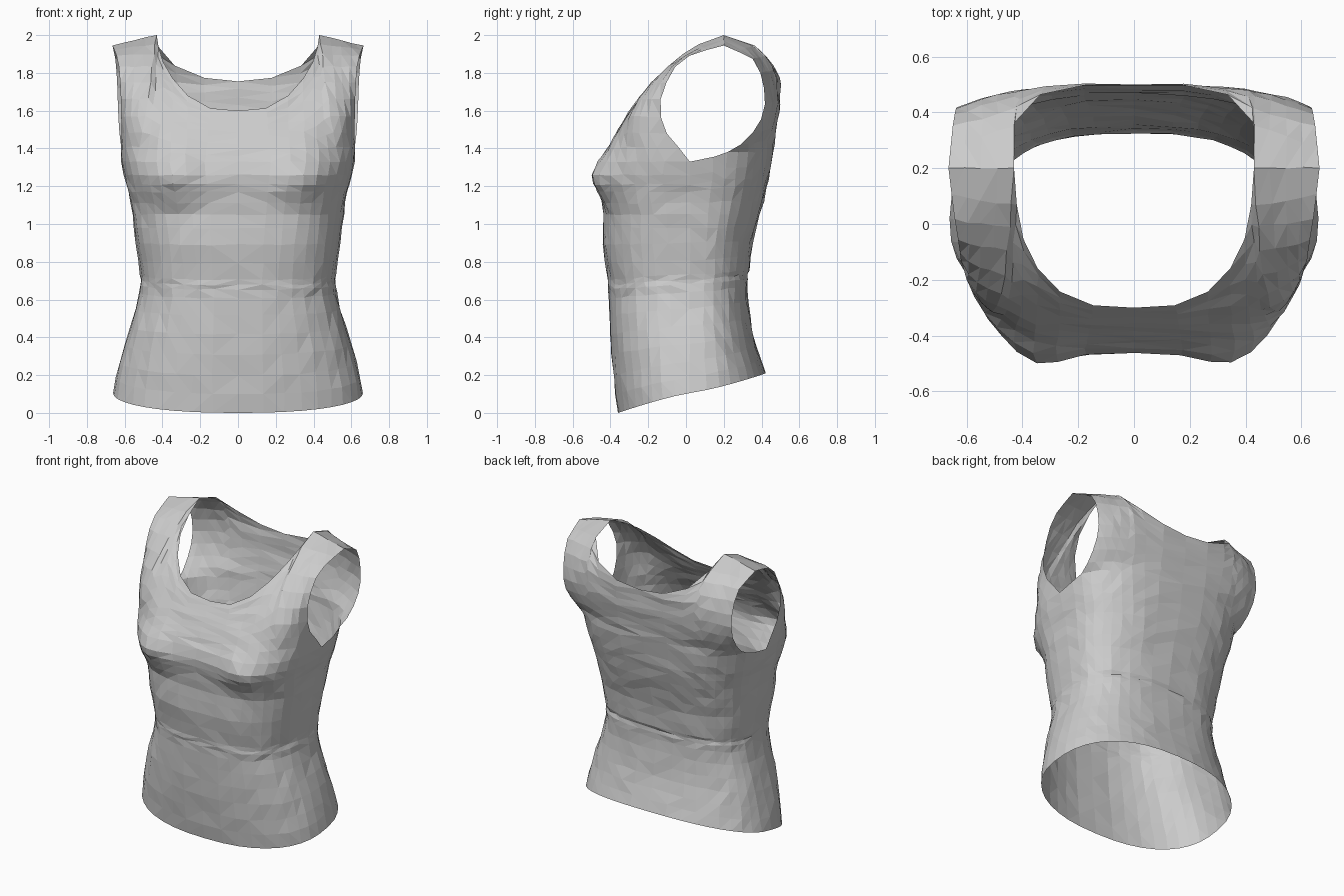
import bpy, bmesh, math, random
from mathutils import Vector

if "Cube" in bpy.data.objects:
    bpy.data.objects.remove(bpy.data.objects["Cube"])

random.seed(4)
N = 20            # segments round half of the body (front centre to back centre)
FRONT, BACK = 10, 12   # ring indices where the armhole starts
SIDE_Y = 0.02

# Body profile: height, half width, front y, back y, corner exponent
PROFILE = [
    (0.00, 0.67, -0.36, 0.47, 0.86), (0.12, 0.66, -0.375, 0.455, 0.85),
    (0.30, 0.62, -0.395, 0.39, 0.83), (0.45, 0.575, -0.405, 0.345, 0.80),
    (0.60, 0.525, -0.408, 0.328, 0.78), (0.72, 0.515, -0.415, 0.328, 0.74),
    (0.90, 0.54, -0.445, 0.35, 0.73), (1.05, 0.56, -0.435, 0.39, 0.72),
    (1.15, 0.575, -0.45, 0.42, 0.70), (1.25, 0.60, -0.462, 0.44, 0.68),
    (1.40, 0.635, -0.425, 0.465, 0.68),
]
ROWS = [0, 0.1, 0.2, 0.31, 0.42, 0.53, 0.63, 0.68, 0.705, 0.73, 0.81, 0.90,
        0.98, 1.05, 1.11, 1.17, 1.21, 1.26, 1.33]


def lookup(table, z):
    """Linear interpolation in rows of (z, values...)."""
    if z <= table[0][0]:
        return table[0][1:]
    for a, b in zip(table, table[1:]):
        if z <= b[0]:
            t = (z - a[0]) / max(b[0] - a[0], 1e-6)
            return [p + (q - p) * t for p, q in zip(a, b)][1:]
    return table[-1][1:]


def body_point(row, i):
    a = math.pi * i / N
    back = (1 - math.cos(a)) / 2
    # slanted hem, slightly slanted waist seam, raised back of the underarm line
    z = row + 0.21 * back * max(0, 1 - row / 0.68)
    z += 0.06 * (back - 0.5) * max(0, 1 - abs(row - 0.70) / 0.3)
    z += 0.05 * min(1, max(0, (i - 10) / 2)) * max(0, (row - 1.05) / 0.28)
    w, yf, yb, e = lookup(PROFILE, z)
    if row == 0.705:                       # waist seam tuck
        w, yb = w - 0.003, yb - 0.006
    s, c = abs(math.sin(a)), abs(math.cos(a))
    x = w * s ** e if 0 < i < N else 0
    if i == N // 2:
        c = 0
    y = SIDE_Y + ((yf if i < N / 2 else yb) - SIDE_Y) * c ** e
    if i < N / 2:                          # bust fullness
        y -= 0.075 * math.exp(-((x - 0.36) / 0.15) ** 2 - ((z - 1.25) / 0.13) ** 2)
    return Vector((x, y, z))


def resample(points, n):
    pts = [Vector(p) for p in points]
    lens = [(b - a).length for a, b in zip(pts, pts[1:])]
    out = [pts[0]]
    for k in range(1, n):
        d, j = sum(lens) * k / n, 0
        while d > lens[j]:
            d -= lens[j]
            j += 1
        out.append(pts[j].lerp(pts[j + 1], d / lens[j]))
    return out + [pts[-1]]


def slope_z(p):
    """Height corrected for the shoulder falling towards the arm."""
    return p.z + 0.055 * max(0, (p.x - 0.43) / 0.235)


def yoke(bottom, top, centre, arm, depth_table, rows):
    """Panel from underarm line to neck and shoulder: x, z are spread between
    the four edges, depth blends the centre profile into the armhole edge."""
    arm_table = [(slope_z(Vector(p)), p[1]) for p in arm]
    left, right = resample(centre, rows), resample(arm, rows)
    n = len(bottom) - 1

    def depth(p):
        r = min(1, p.x / 0.62) ** 2.6
        h = slope_z(p)
        return lookup(depth_table, h)[0] * (1 - r) + lookup(arm_table, h)[0] * r

    grid = []
    for j in range(rows + 1):
        v, line = j / rows, []
        for i in range(n + 1):
            u = i / n
            p = left[j].lerp(right[j], u) + bottom[i].lerp(top[i], v)
            p -= bottom[0].lerp(bottom[n], u).lerp(top[0].lerp(top[n], u), v)
            if i == n:
                p = right[j].copy()
            else:
                p.y = (depth(p) + (1 - v) ** 2 * (bottom[i].y - depth(bottom[i]))
                       + v ** 2 * (top[i].y - depth(top[i])))
            line.append(p)
        grid.append(line)
    return grid


# Lower body rings
body = [[body_point(r, i) for i in range(N + 1)] for r in ROWS]
rim = body[-1]

# Shoulder seam, necklines and armhole edges (right half)
NECK, TIP = (0.43, 0.2, 2.0), (0.665, 0.2, 1.945)
shoulder = resample([NECK, TIP], 4)
front_neck = resample([(0, -0.30, 1.60), (0.17, -0.29, 1.615), (0.28, -0.235, 1.69),
                       (0.37, -0.13, 1.80), (0.415, 0.0, 1.90), NECK], 6)
back_neck = resample([(0, 0.5, 1.755), (0.15, 0.5, 1.765), (0.28, 0.49, 1.80),
                      (0.38, 0.455, 1.86), (0.44, 0.35, 1.965), NECK], 5)
front_arm = [rim[FRONT], (0.62, -0.05, 1.42), (0.615, -0.12, 1.5), (0.62, -0.14, 1.6),
             (0.62, -0.13, 1.7), (0.63, -0.06, 1.83), (0.645, 0.03, 1.9), TIP]
back_arm = [rim[BACK], (0.62, 0.29, 1.42), (0.63, 0.37, 1.5), (0.635, 0.42, 1.6),
            (0.64, 0.41, 1.77), (0.65, 0.35, 1.88), TIP]

# Front and back yokes
front = yoke(rim[:FRONT + 1], front_neck + shoulder[1:],
             [rim[0], (0, -0.39, 1.45), (0, -0.30, 1.60)], front_arm,
             [(1.33, -0.445), (1.45, -0.39), (1.6, -0.30), (1.7, -0.225),
              (1.8, -0.12), (1.9, 0.01), (1.96, 0.10), (2.0, 0.2)], 9)
back_top = resample(back_neck, 4) + shoulder[1:]
back = yoke(rim[BACK:][::-1], back_top,
            [rim[N], (0, 0.485, 1.55), (0, 0.5, 1.755)], back_arm,
            [(1.33, 0.455), (1.5, 0.48), (1.6, 0.495), (1.76, 0.5),
             (1.87, 0.455), (1.965, 0.35), (2.0, 0.2)], 9)

# Assemble both halves into one cloth surface
bm = bmesh.new()
for side in (1, -1):
    for grid in (body, front, back):
        vs = [[bm.verts.new((p.x * side, p.y, p.z)) for p in line] for line in grid]
        for lo, hi in zip(vs, vs[1:]):
            for i in range(len(lo) - 1):
                bm.faces.new((lo[i], lo[i + 1], hi[i + 1], hi[i]))
bmesh.ops.remove_doubles(bm, verts=bm.verts, dist=0.0005)

# Slight cloth unevenness, edges stay clean
for v in bm.verts:
    if not v.is_boundary:
        v.co += Vector([random.uniform(-0.004, 0.004) for _ in range(3)])
bmesh.ops.triangulate(bm, faces=bm.faces)
bmesh.ops.recalc_face_normals(bm, faces=bm.faces)

mesh = bpy.data.meshes.new("tank_top")
bm.to_mesh(mesh)
bm.free()
bpy.context.collection.objects.link(bpy.data.objects.new("tank_top", mesh))
